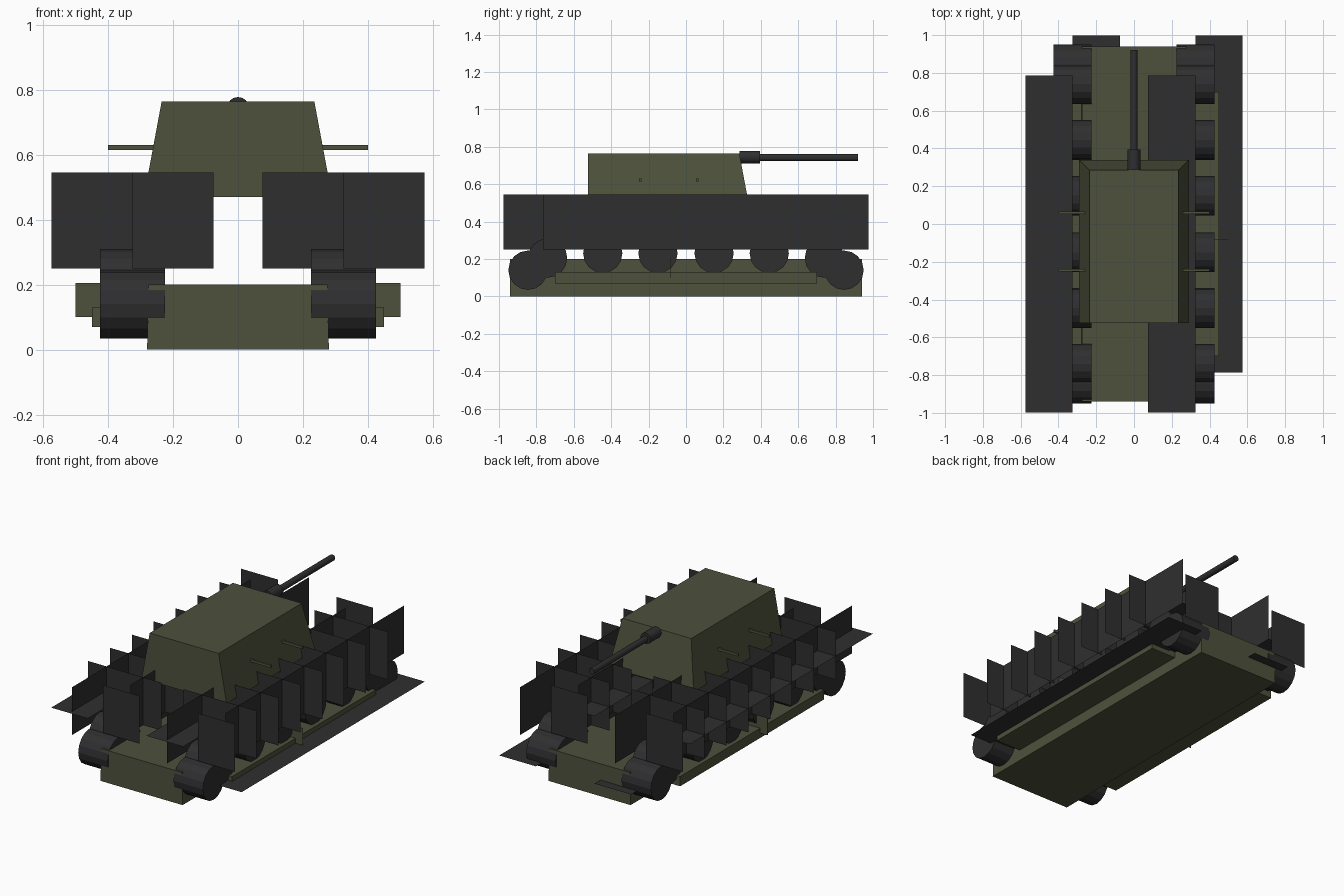
import bpy, bmesh, math
from mathutils import Matrix, Vector

if "Cube" in bpy.data.objects:
    bpy.data.objects.remove(bpy.data.objects["Cube"])


def material(name, rgb):
    m = bpy.data.materials.new(name)
    m.diffuse_color = (*rgb, 1)
    m.use_nodes = True
    m.node_tree.nodes["Principled BSDF"].inputs["Base Color"].default_value = m.diffuse_color
    return m


OLIVE = material("olive_paint", (0.075, 0.083, 0.045))
DARK = material("dark_track_metal", (0.028, 0.028, 0.030))


def finish(name, bm, mat):
    me = bpy.data.meshes.new(name)
    bm.to_mesh(me)
    bm.free()
    me.materials.append(mat)
    ob = bpy.data.objects.new(name, me)
    bpy.context.collection.objects.link(ob)
    return ob


def quad(bm, axis, pos, a, b):
    """Single sheet normal to an axis; a and b are ranges on the other axes."""
    pts = []
    for u, v in ((a[0], b[0]), (a[1], b[0]), (a[1], b[1]), (a[0], b[1])):
        p = [u, v]
        p.insert(axis, pos)
        pts.append(bm.verts.new(p))
    return bm.faces.new(pts)


def tapered_box(name, low, high, z0, z1, mat):
    """low and high are (x0, x1, y0, y1) rectangles."""
    bm = bmesh.new()
    rings = []
    for r, z in ((low, z0), (high, z1)):
        rings.append([bm.verts.new((x, y, z)) for x, y in
                      ((r[0], r[2]), (r[1], r[2]), (r[1], r[3]), (r[0], r[3]))])
    bm.faces.new(rings[0][::-1])
    bm.faces.new(rings[1])
    for i in range(4):
        j = (i + 1) % 4
        bm.faces.new((rings[0][i], rings[0][j], rings[1][j], rings[1][i]))
    return finish(name, bm, mat)


def cylinder(name, centre, radius, length, axis, mat, sides=16):
    bm = bmesh.new()
    rot = Matrix.Rotation(math.pi / 2, 4, 'Y' if axis == 'X' else 'X')
    bmesh.ops.create_cone(bm, cap_ends=True, segments=sides, radius1=radius,
                          radius2=radius, depth=length,
                          matrix=Matrix.Translation(Vector(centre)) @ rot)
    return finish(name, bm, mat)


# Hull, side sponsons and turret
tapered_box("hull", (-.28, .28, -.94, .94), (-.275, .275, -.94, .94), 0, .2, OLIVE)
for s in (-1, 1):
    x0, x1 = sorted((s * .27, s * .45))
    tapered_box("side_sponson", (x0, x1, -.7, .7), (x0, x1, -.7, .7), .07, .13, OLIVE)
tapered_box("turret", (-.29, .29, -.525, .34), (-.235, .235, -.525, .285), .47, .765, OLIVE)

# Thin side brackets and turret rails
for s in (-1, 1):
    x0, x1 = sorted((s * .27, s * .5))
    tapered_box("side_bracket", (x0, x1, -.083, -.08), (x0, x1, -.083, -.08), .1, .205, OLIVE)
    x0, x1 = sorted((s * .25, s * .4))
    for y in (-.245, .06):
        tapered_box("turret_rail", (x0, x1, y - .006, y + .006),
                    (x0, x1, y - .006, y + .006), .615, .63, OLIVE)

# Gun
cylinder("gun_collar", (0, .34, .744), .034, .11, 'Y', DARK)
cylinder("gun_barrel", (0, .64, .742), .019, .56, 'Y', DARK)

# Road wheels and the stepped pairs at both ends
for s in (-1, 1):
    for y in (-.445, -.15, .15, .445):
        cylinder("road_wheel", (s * .325, y, .23), .105, .2, 'X', DARK)
    for e in (-1, 1):
        cylinder("end_wheel", (s * .325, e * .845, .14), .105, .2, 'X', DARK)
        cylinder("end_wheel_inner", (s * .325, e * .74, .205), .105, .2, 'X', DARK)

# Tracks: crossing sheets, eight links per side
LINKS, STEP, W, H = 8, .2129, .125, .1475
OFF = STEP / 2
START = -STEP * (LINKS - 1) / 2
for s in (-1, 1):
    cx = s * .325
    bm = bmesh.new()
    # upper and lower horizontal runs
    for side, z in ((-1, .395), (1, .1)):
        x = cx + side * W
        y0, y1 = START + side * OFF - H, -START + side * OFF + H
        f = quad(bm, 2, z, (x - W, x + W), (y0, y1))
        if side > 0:
            f.normal_flip()
    # lengthwise upright sheets
    for side in (-1, 1):
        y0, y1 = START + side * OFF - W, -START + side * OFF + W
        f = quad(bm, 0, cx + side * W, (y0, y1), (.25, .545))
        if side < 0:
            f.normal_flip()
    # crosswise upright cleats
    for i in range(LINKS):
        y = START + i * STEP
        for side in (-1, 1):
            x = cx - side * W
            f = quad(bm, 1, y + side * OFF, (x - W, x + W), (.25, .545))
            if side > 0:
                f.normal_flip()
    finish("track", bm, DARK)
